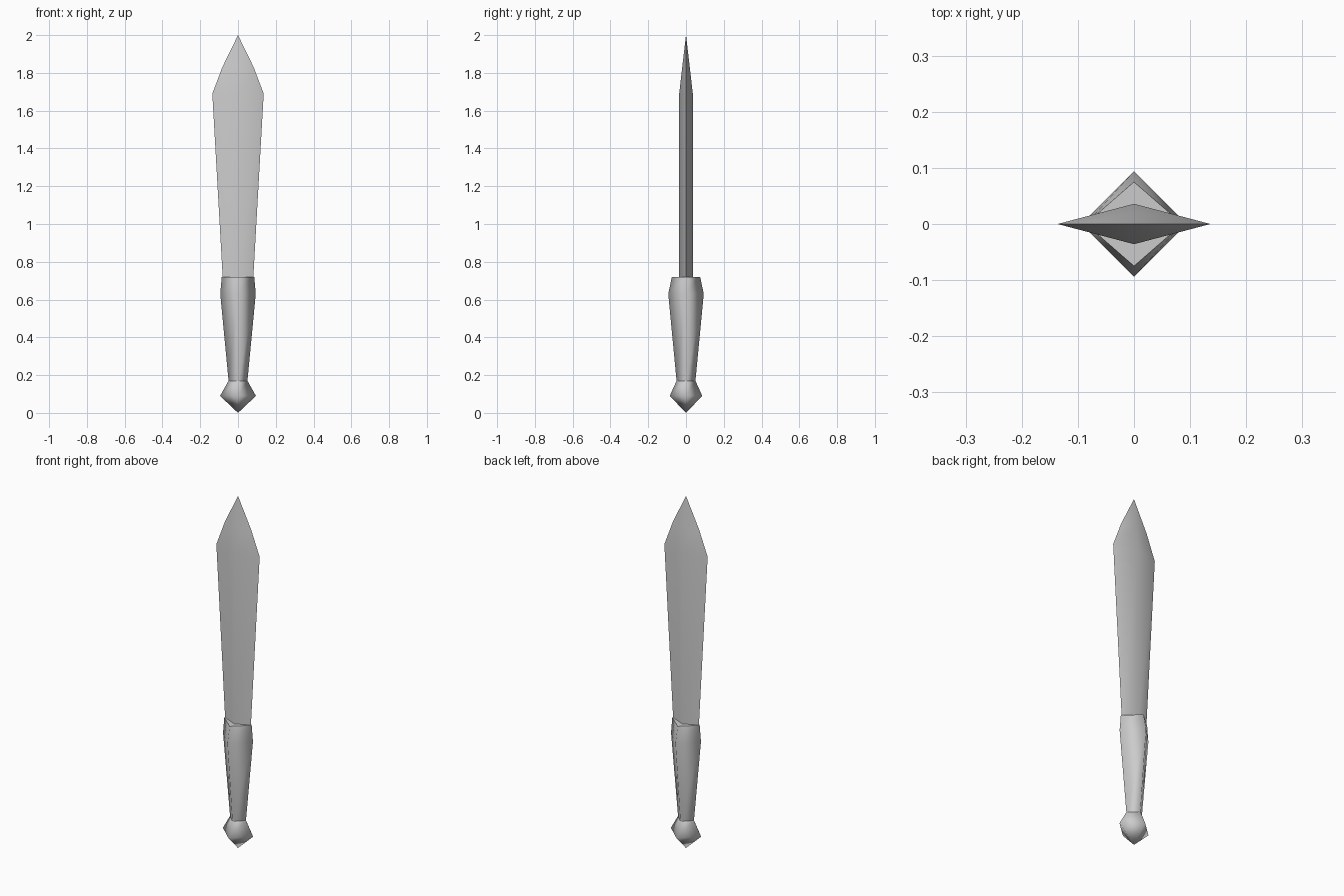
import bpy
import bmesh

cube = bpy.data.objects.get("Cube")
if cube:
    bpy.data.objects.remove(cube, do_unlink=True)


def make_material(name, color):
    mat = bpy.data.materials.new(name)
    mat.use_nodes = True
    mat.diffuse_color = color
    mat.node_tree.nodes["Principled BSDF"].inputs["Base Color"].default_value = color
    return mat


steel = make_material("grey steel", (0.6, 0.6, 0.6, 1))


def diamond_loft(name, sections, sharp_sides=False, sharp_rims=False):
    """Loft diamond rings (z, half width, half depth); zero width makes a point."""
    bm = bmesh.new()
    rings = []
    for z, w, d in sections:
        if w == 0:
            rings.append([bm.verts.new((0, 0, z))] * 4)
        else:
            rings.append([bm.verts.new((x, y, z))
                          for x, y in ((w, 0), (0, d), (-w, 0), (0, -d))])
    for low, high in zip(rings, rings[1:]):
        for i in range(4):
            j = (i + 1) % 4
            corners = dict.fromkeys((low[i], low[j], high[j], high[i]))
            bm.faces.new(list(corners))
    # close the open ends
    for ring in (rings[0][::-1], rings[-1]):
        if len(set(ring)) == 4:
            cap = bm.faces.new(ring)
            for edge in cap.edges:
                edge.smooth = not sharp_rims
    for face in bm.faces:
        face.smooth = True
    # cutting edges stay crisp
    if sharp_sides:
        for edge in bm.edges:
            if all(abs(v.co.y) < 1e-5 for v in edge.verts):
                edge.smooth = False
    bmesh.ops.recalc_face_normals(bm, faces=bm.faces)
    mesh = bpy.data.meshes.new(name)
    bm.to_mesh(mesh)
    bm.free()
    mesh.materials.append(steel)
    obj = bpy.data.objects.new(name, mesh)
    bpy.context.collection.objects.link(obj)
    return obj


# Leaf-shaped blade with a central ridge
diamond_loft("blade", [(0.70, 0.08, 0.036), (1.69, 0.136, 0.036),
                       (1.83, 0.083, 0.02), (2.0, 0, 0)],
             sharp_sides=True, sharp_rims=True)

# Tapered four-sided grip
diamond_loft("grip", [(0.17, 0.05, 0.05), (0.63, 0.094, 0.094),
                      (0.72, 0.086, 0.075)], sharp_rims=True)

# Pointed pommel
diamond_loft("pommel", [(0, 0, 0), (0.09, 0.095, 0.086),
                        (0.17, 0.05, 0.05)], sharp_rims=True)
